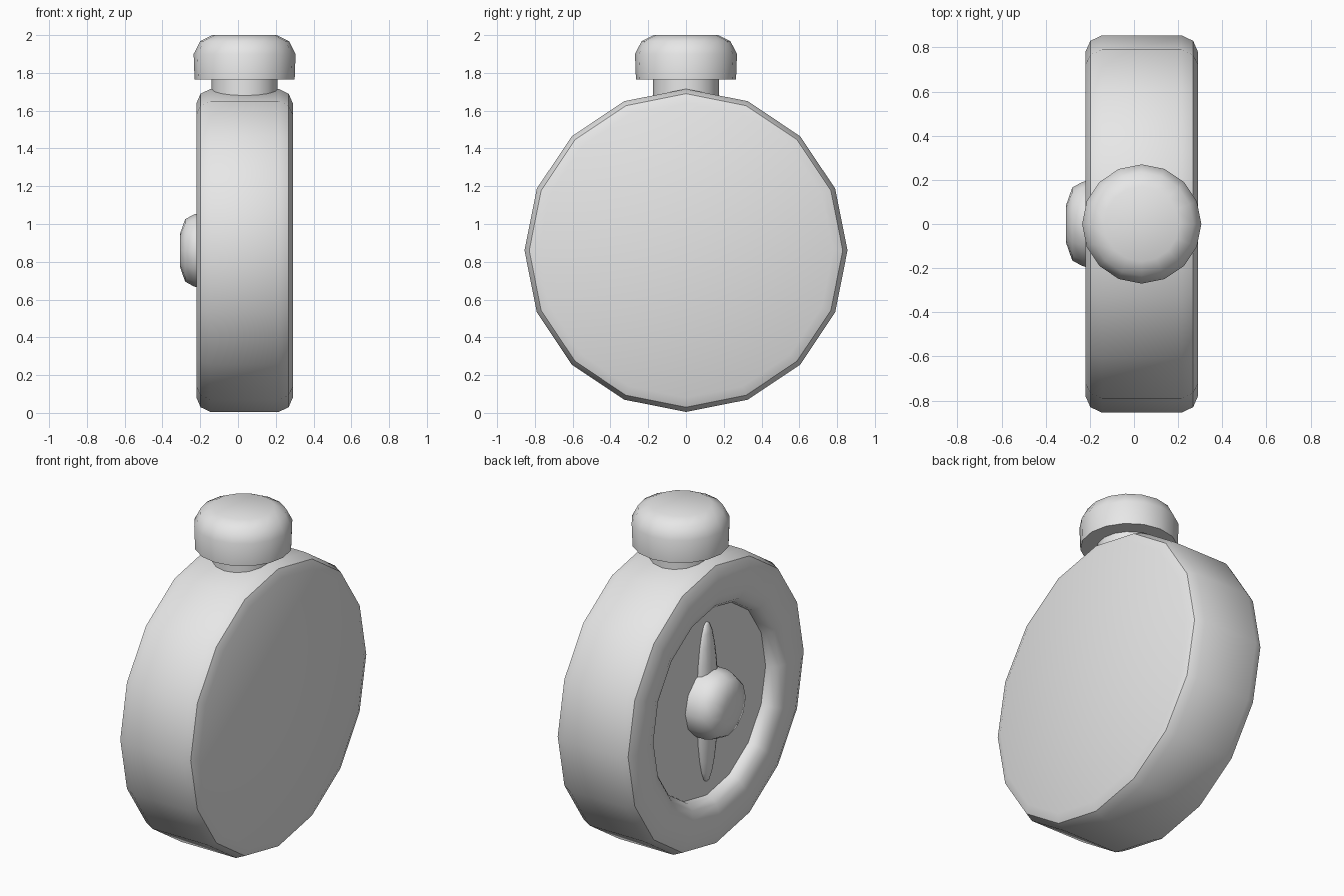
import bpy, bmesh, math
from mathutils import Matrix, Vector

cube = bpy.data.objects.get("Cube")
if cube:
    bpy.data.objects.remove(cube, do_unlink=True)

grey = bpy.data.materials.new("plain grey")
grey.use_nodes = True
colour = (0.8, 0.8, 0.8, 1)
grey.diffuse_color = colour
grey.node_tree.nodes["Principled BSDF"].inputs["Base Color"].default_value = colour


def finish(name, bm, angle):
    """Turn a bmesh into a smooth grey object."""
    bmesh.ops.recalc_face_normals(bm, faces=bm.faces)
    mesh = bpy.data.meshes.new(name)
    bm.to_mesh(mesh)
    bm.free()
    mesh.materials.append(grey)
    obj = bpy.data.objects.new(name, mesh)
    bpy.context.collection.objects.link(obj)
    bpy.ops.object.select_all(action='DESELECT')
    obj.select_set(True)
    bpy.context.view_layer.objects.active = obj
    bpy.ops.object.shade_smooth_by_angle(angle=math.radians(angle))
    return obj


def lathe(name, profile, sides, matrix, angle=40):
    """Revolve (radius, height) points about local z and cap both ends."""
    bm = bmesh.new()
    rings = []
    for r, h in profile:
        turns = [2 * math.pi * i / sides for i in range(sides)]
        rings.append([bm.verts.new((r * math.cos(t), r * math.sin(t), h)) for t in turns])
    for a, b in zip(rings, rings[1:]):
        for i in range(sides):
            j = (i + 1) % sides
            bm.faces.new((a[i], a[j], b[j], b[i]))
    bm.faces.new(rings[0])
    bm.faces.new(rings[-1])
    bm.transform(matrix)
    return finish(name, bm, angle)


# Local z points to -x for the parts of the round body
sideways = Matrix.Translation((0, 0, 0.86)) @ Matrix.Rotation(-math.pi / 2, 4, 'Y')
upright = Matrix.Translation((0.035, 0, 0))

# Round flask body with a recessed dish on one side
lathe("flask_body", [
    (0.78, -0.29), (0.83, -0.268), (0.855, -0.215),
    (0.855, 0.145), (0.83, 0.198), (0.78, 0.22),
    (0.65, 0.22), (0.595, 0.2), (0.565, 0.165), (0.56, 0.135)],
    16, sideways)

# Domed hub in the dish
lathe("dish_hub", [(0.2, 0.12), (0.2, 0.2), (0.19, 0.235), (0.165, 0.28), (0.085, 0.308)],
      12, sideways, 60)

# Slim lens-shaped rib running up the dish
bm = bmesh.new()
bmesh.ops.create_uvsphere(bm, u_segments=12, v_segments=12, radius=1)
bm.transform(Matrix.Translation((-0.135, 0, 0.86)) @ Matrix.Diagonal(Vector((0.05, 0.09, 0.48, 1))))
finish("dish_rib", bm, 60)

# Neck and stopper
lathe("neck", [(0.175, 1.6), (0.175, 1.79)], 16, upright)
lathe("stopper", [(0.265, 1.765), (0.27, 1.9), (0.235, 1.968), (0.17, 2.0)], 16, upright, 50)
